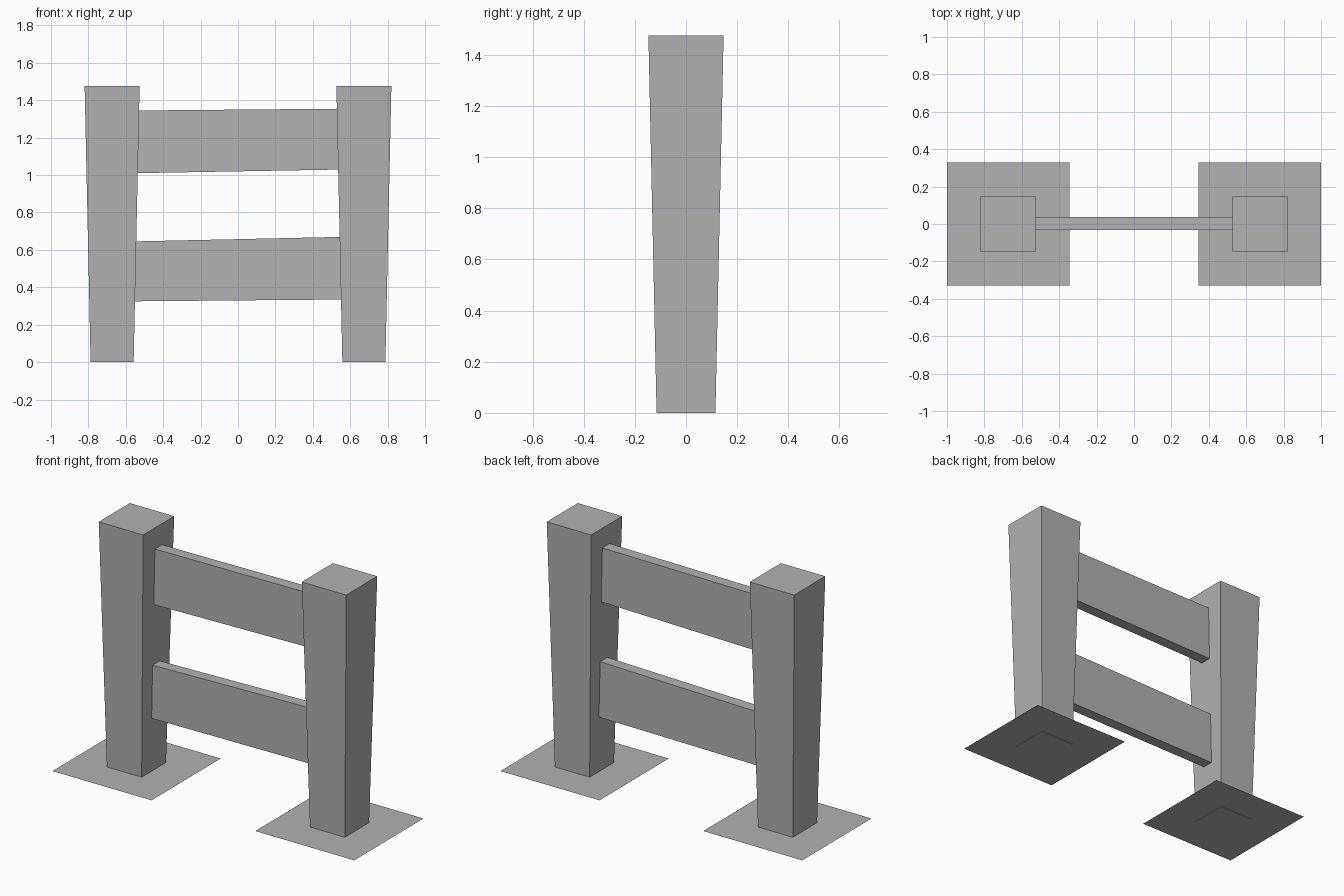
import bpy
import bmesh

cube = bpy.data.objects.get("Cube")
if cube:
    bpy.data.objects.remove(cube, do_unlink=True)

# Single grey for the whole fence
GREY = (0.445, 0.445, 0.445, 1)
grey = bpy.data.materials.new("plain_grey")
grey.use_nodes = True
grey.diffuse_color = GREY
grey.node_tree.nodes["Principled BSDF"].inputs["Base Color"].default_value = GREY


def finish(name, bm):
    mesh = bpy.data.meshes.new(name)
    bmesh.ops.recalc_face_normals(bm, faces=bm.faces)
    bm.to_mesh(mesh)
    bm.free()
    mesh.materials.append(grey)
    obj = bpy.data.objects.new(name, mesh)
    bpy.context.collection.objects.link(obj)


def post(name, x, bottom, top, height):
    """Square post that widens towards the top."""
    bm = bmesh.new()
    bmesh.ops.create_cube(bm, size=2)
    for v in bm.verts:
        half = top if v.co.z > 0 else bottom
        v.co = (x + v.co.x * half, v.co.y * half, height if v.co.z > 0 else 0)
    finish(name, bm)


def rail(name, left_end, right_end, reach):
    """Thin plank whose ends have their own bottom and top heights."""
    bm = bmesh.new()
    bmesh.ops.create_cube(bm, size=2)
    for v in bm.verts:
        low, high = right_end if v.co.x > 0 else left_end
        z = high if v.co.z > 0 else low
        v.co = (v.co.x * reach, 0.003 + v.co.y * 0.034, z)
    finish(name, bm)


def ground_patch(name, x, half):
    bm = bmesh.new()
    bmesh.ops.create_grid(bm, x_segments=1, y_segments=1, size=half)
    bmesh.ops.translate(bm, verts=bm.verts, vec=(x, 0, 0.003))
    mesh_up = bm.faces[:] if bm.faces else []
    for f in mesh_up:
        f.normal_update()
    finish(name, bm)


# Posts and the flat patches under them
for side, sign in (("left", 1), ("right", -1)):
    post(side + "_post", sign * 0.673, 0.115, 0.147, 1.475)
    ground_patch(side + "_ground_patch", sign * 0.672, 0.328)

# Slightly crooked rails between the posts
rail("upper_rail", (1.01, 1.345), (1.03, 1.355), 0.56)
rail("lower_rail", (0.325, 0.645), (0.335, 0.67), 0.57)
